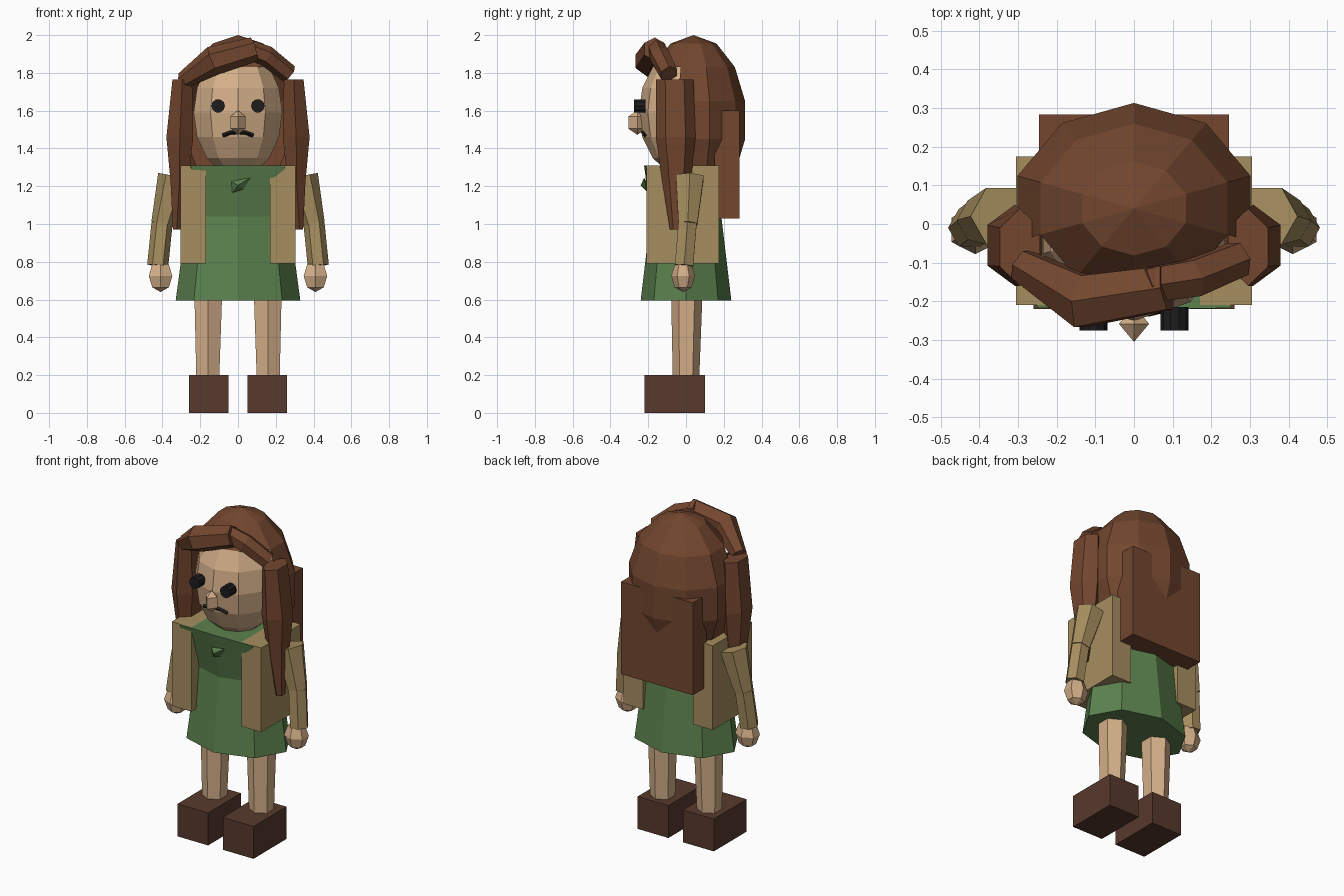
import bpy, bmesh, math
from mathutils import Vector

if "Cube" in bpy.data.objects:
    bpy.data.objects.remove(bpy.data.objects["Cube"])


def material(name, rgb):
    m = bpy.data.materials.new(name)
    m.diffuse_color = (*rgb, 1)
    m.use_nodes = True
    m.node_tree.nodes["Principled BSDF"].inputs["Base Color"].default_value = m.diffuse_color
    return m


SKIN = material("skin", (0.66, 0.43, 0.25))
GREEN = material("dress green", (0.105, 0.22, 0.075))
TAN = material("vest tan", (0.38, 0.27, 0.115))
HAIR = material("hair brown", (0.17, 0.062, 0.028))
BOOT = material("boot brown", (0.095, 0.041, 0.026))
BLACK = material("black", (0.012, 0.012, 0.012))


def finish(bm, name, mat):
    bmesh.ops.recalc_face_normals(bm, faces=bm.faces)
    me = bpy.data.meshes.new(name)
    bm.to_mesh(me)
    bm.free()
    me.materials.append(mat)
    ob = bpy.data.objects.new(name, me)
    bpy.context.collection.objects.link(ob)
    return ob


def box(name, mat, x, y, z):
    bm = bmesh.new()
    bmesh.ops.create_cube(bm, size=1)
    for v in bm.verts:
        v.co = [(a + b) / 2 + c * (b - a) for (a, b), c in zip((x, y, z), v.co)]
    return finish(bm, name, mat)


def loft(name, mat, rings):
    bm = bmesh.new()
    rows = [[bm.verts.new(p) for p in r] for r in rings]
    n = len(rows[0])
    for a, b in zip(rows, rows[1:]):
        for i in range(n):
            j = (i + 1) % n
            bm.faces.new((a[i], a[j], b[j], b[i]))
    bm.faces.new(rows[0])
    bm.faces.new(rows[-1])
    return finish(bm, name, mat)


def ring(c, rx, ry, n, turn=0.0):
    # horizontal ring, first point towards -y
    return [(c[0] + rx * math.sin(turn + math.tau * i / n),
             c[1] - ry * math.cos(turn + math.tau * i / n), c[2]) for i in range(n)]


def tube(name, mat, path, n=6):
    # path of (x, y, z, radius), cross-sections set square to the path
    pts = [Vector(p[:3]) for p in path]
    rings = []
    for i, p in enumerate(pts):
        d = (pts[min(i + 1, len(pts) - 1)] - pts[max(i - 1, 0)]).normalized()
        u = d.cross(Vector((0, 1, 0))).normalized()
        w = d.cross(u)
        rings.append([p + path[i][3] * (u * math.cos(math.tau * k / n) + w * math.sin(math.tau * k / n))
                      for k in range(n)])
    return loft(name, mat, rings)


def ball(name, mat, c, r, seg, rows, turn=0.0, drop=None):
    bm = bmesh.new()
    bmesh.ops.create_uvsphere(bm, u_segments=seg, v_segments=rows, radius=1)
    for v in bm.verts:
        x, y, z = v.co
        a, b = math.cos(turn), math.sin(turn)
        v.co = (c[0] + r[0] * (a * x - b * y), c[1] + r[1] * (b * x + a * y), c[2] + r[2] * z)
    if drop:
        gone = [f for f in bm.faces if drop(f.calc_center_median())]
        bmesh.ops.delete(bm, geom=gone, context='FACES')
    return finish(bm, name, mat)


# paired parts
for s, side in ((-1, "left"), (1, "right")):
    box(side + "_boot", BOOT, (s * 0.155 - 0.105, s * 0.155 + 0.105), (-0.22, 0.10), (0, 0.20))
    loft(side + "_leg", SKIN, [ring((s * 0.16, 0, 0.18), 0.07, 0.07, 6),
                               ring((s * 0.157, 0.005, 0.70), 0.087, 0.085, 6)])
    box(side + "_vest", TAN, (s * 0.2375 - 0.0675, s * 0.2375 + 0.0675), (-0.21, 0.175), (0.79, 1.31))
    tube(side + "_upper_sleeve", TAN, [(s * 0.34, 0.02, 1.25, 0.085), (s * 0.402, 0.01, 1.0, 0.058)])
    tube(side + "_lower_sleeve", TAN, [(s * 0.402, 0.008, 1.005, 0.056), (s * 0.425, -0.01, 0.78, 0.056)])
    ball(side + "_hand", SKIN, (s * 0.41, -0.015, 0.725), (0.072, 0.063, 0.085), 6, 4)
    # long side lock of hair
    loft(side + "_side_hair", HAIR, [
        ring((s * 0.295, -0.06, 1.765), 0.06, 0.10, 6),
        ring((s * 0.308, -0.055, 1.46), 0.082, 0.105, 6),
        ring((s * 0.31, -0.05, 1.22), 0.054, 0.075, 6),
        ring((s * 0.325, -0.05, 0.97), 0.023, 0.035, 6)])
    # eye disc
    loft(side + "_eye", BLACK, [
        [(s * 0.105 + 0.036 * math.cos(math.tau * i / 10), y, 1.625 + 0.036 * math.sin(math.tau * i / 10))
         for i in range(10)] for y in (-0.275, -0.215)])

# dress: flared octagon skirt with a broad flat-fronted chest
chest = [(0, -0.222), (0.25, -0.217), (0.27, 0), (0.2, 0.13), (0, 0.16),
         (-0.2, 0.13), (-0.27, 0), (-0.25, -0.217)]
loft("dress", GREEN, [ring((0, 0, 0.595), 0.33, 0.24, 8),
                      ring((0, 0, 1.04), 0.27, 0.187, 8),
                      [(x, y, 1.31) for x, y in chest]])

# leaf brooch
bm = bmesh.new()
tip, a, b, c, peak = [bm.verts.new(p) for p in (
    (0.065, -0.222, 1.245), (-0.035, -0.21, 1.225), (-0.03, -0.2, 1.165),
    (0.03, -0.21, 1.185), (0.0, -0.24, 1.205))]
for p, q in ((tip, a), (a, b), (b, c), (c, tip)):
    bm.faces.new((p, q, peak))
bm.faces.new((tip, c, b, a))
finish(bm, "leaf_brooch", GREEN)

# head and face
ball("head", SKIN, (0, 0, 1.59), (0.247, 0.25, 0.34), 10, 8)
ball("nose", SKIN, (0, -0.258, 1.537), (0.045, 0.054, 0.065), 4, 3)
tube("mouth", BLACK, [(-0.08, -0.218, 1.468, 0.011), (-0.04, -0.228, 1.484, 0.011),
                      (0.04, -0.228, 1.484, 0.011), (0.08, -0.218, 1.468, 0.011)], 4)

# hair cap: open at the face and underneath
ball("hair_cap", HAIR, (0, 0.04, 1.55), (0.325, 0.28, 0.45), 10, 7,
     drop=lambda p: p.z < 1.27 or (p.y < 0.03 and p.z < 1.82))
box("back_hair", HAIR, (-0.245, 0.245), (0.15, 0.283), (1.03, 1.60))

# swept fringe locks
tube("left_fringe", HAIR, [(-0.29, -0.105, 1.76, 0.045), (-0.13, -0.2, 1.865, 0.078),
                           (0.085, -0.165, 1.925, 0.065)])
tube("right_fringe", HAIR, [(0.03, -0.16, 1.935, 0.05), (0.15, -0.14, 1.89, 0.055),
                            (0.27, -0.09, 1.795, 0.05)])
